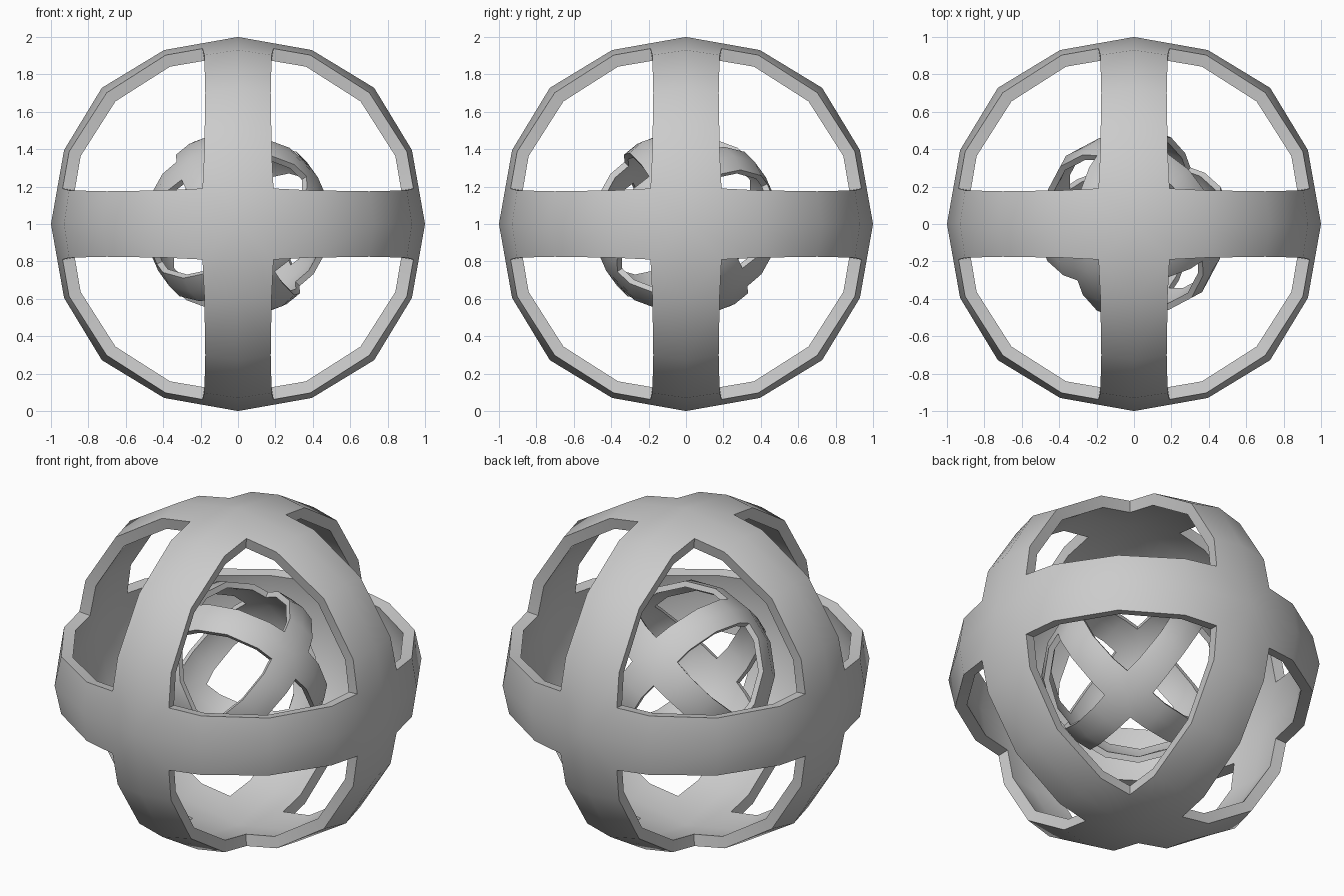
import bpy, bmesh, math
from itertools import product
from mathutils import Vector, Matrix

if "Cube" in bpy.data.objects:
    bpy.data.objects.remove(bpy.data.objects["Cube"])

# Half-band profile for one quarter turn: (along a, along b, across c)
RING = [(1.0, 0, 0), (0.93, 0.395, 0), (0.728, 0.728, 0), (0.395, 0.93, 0), (0, 1.0, 0)]
EDGE = [(0.938, 0.19, 0.19), (0.903, 0.387, 0.18), (0.702, 0.702, 0.175),
        (0.387, 0.903, 0.18), (0.19, 0.938, 0.19)]


def cage(name, scale, rotation):
    """Ball made of three crossing bands, leaving eight triangular openings."""
    bm = bmesh.new()
    for shift, signs in product(range(3), product((1, -1), repeat=3)):
        def place(p):
            q = [p[(i + shift) % 3] * signs[i] for i in range(3)]
            return bm.verts.new(q)
        for i in range(4):
            bm.faces.new([place(p) for p in (RING[i], RING[i + 1], EDGE[i + 1], EDGE[i])])
    bmesh.ops.remove_doubles(bm, verts=bm.verts, dist=1e-4)
    bm.normal_update()
    for f in bm.faces:
        if f.normal.dot(f.calc_center_median()) < 0:
            f.normal_flip()
    bm.transform(rotation)
    mesh = bpy.data.meshes.new(name)
    bm.to_mesh(mesh)
    bm.free()
    ob = bpy.data.objects.new(name, mesh)
    bpy.context.collection.objects.link(ob)
    ob.location = (0, 0, 1)
    ob.scale = (scale,) * 3
    # wall thickness, inwards
    mod = ob.modifiers.new("wall", 'SOLIDIFY')
    mod.thickness = 0.067
    mod.offset = -1
    bpy.ops.object.select_all(action='DESELECT')
    ob.select_set(True)
    bpy.context.view_layer.objects.active = ob
    bpy.ops.object.modifier_apply(modifier=mod.name)
    bpy.ops.object.shade_smooth_by_angle(angle=math.radians(40))
    return ob


# Outer shell, and a half-size copy tilted inside it
cage("outer_cage", 1.0, Matrix.Identity(4))
cage("inner_cage", 0.5, Matrix.Rotation(math.radians(45), 4, Vector((1, -1, 0))))
